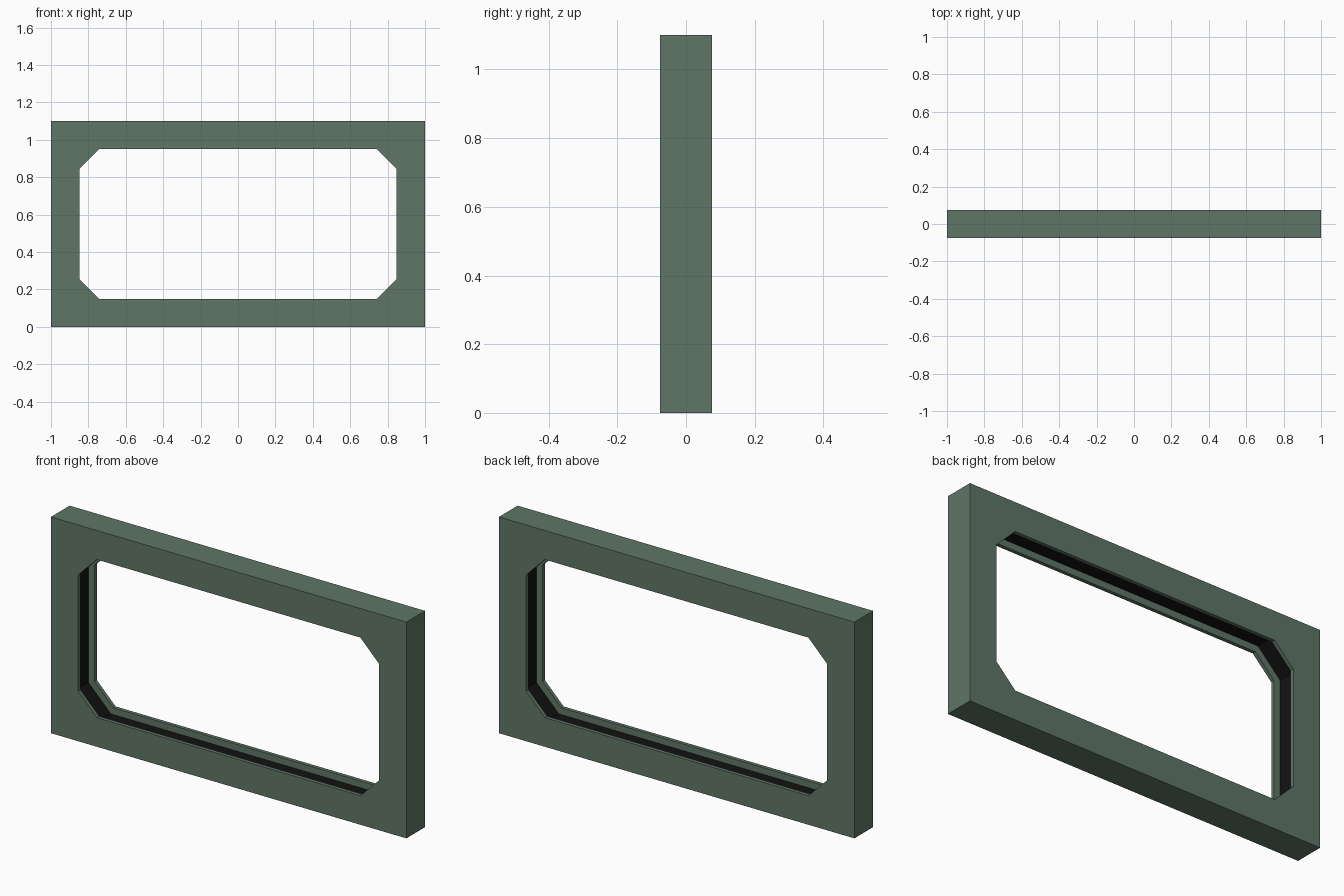
import bpy, bmesh

if "Cube" in bpy.data.objects:
    bpy.data.objects.remove(bpy.data.objects["Cube"])

W, H, T = 1.0, 1.1, 0.075          # half width, height, half thickness
OX, OZ, CUT = 0.847, 0.402, 0.106  # opening half sizes and corner cut
LIP, DEPTH = 0.056, 0.034          # inner y of the lips, groove depth


def material(name, rgb):
    m = bpy.data.materials.new(name)
    m.diffuse_color = (*rgb, 1)
    m.use_nodes = True
    m.node_tree.nodes["Principled BSDF"].inputs["Base Color"].default_value = m.diffuse_color
    return m


def octagon(hx, hz, c):
    """Rectangle with cut corners, counter-clockwise in x, z."""
    return [(hx, -hz + c), (hx, hz - c), (hx - c, hz), (-hx + c, hz),
            (-hx, hz - c), (-hx, -hz + c), (-hx + c, -hz), (hx - c, -hz)]


outer = octagon(W, H / 2, 0)
hole = octagon(OX, OZ, CUT)
groove = octagon(OX + DEPTH, OZ + DEPTH, CUT + 0.586 * DEPTH)

# Cross-section of the frame as outlines at successive depths
section = [(outer, -T), (hole, -T), (hole, -LIP), (groove, -LIP),
           (groove, LIP), (hole, LIP), (hole, T), (outer, T)]

bm = bmesh.new()
rings = [[bm.verts.new((x, y, z + H / 2)) for x, z in pts] for pts, y in section]
for i, a in enumerate(rings):
    b = rings[(i + 1) % len(rings)]
    for j in range(8):
        k = (j + 1) % 8
        f = bm.faces.new((a[j], a[k], b[k], b[j]))
        f.material_index = 1 if i == 3 else 0   # dark groove floor
bmesh.ops.remove_doubles(bm, verts=bm.verts, dist=1e-5)
bmesh.ops.recalc_face_normals(bm, faces=bm.faces)

# Window frame with a dark channel around the opening
mesh = bpy.data.meshes.new("window_frame")
bm.to_mesh(mesh)
bm.free()
mesh.materials.append(material("frame_green", (0.115, 0.18, 0.135)))
mesh.materials.append(material("channel_black", (0.006, 0.006, 0.006)))
frame = bpy.data.objects.new("window_frame", mesh)
bpy.context.collection.objects.link(frame)
